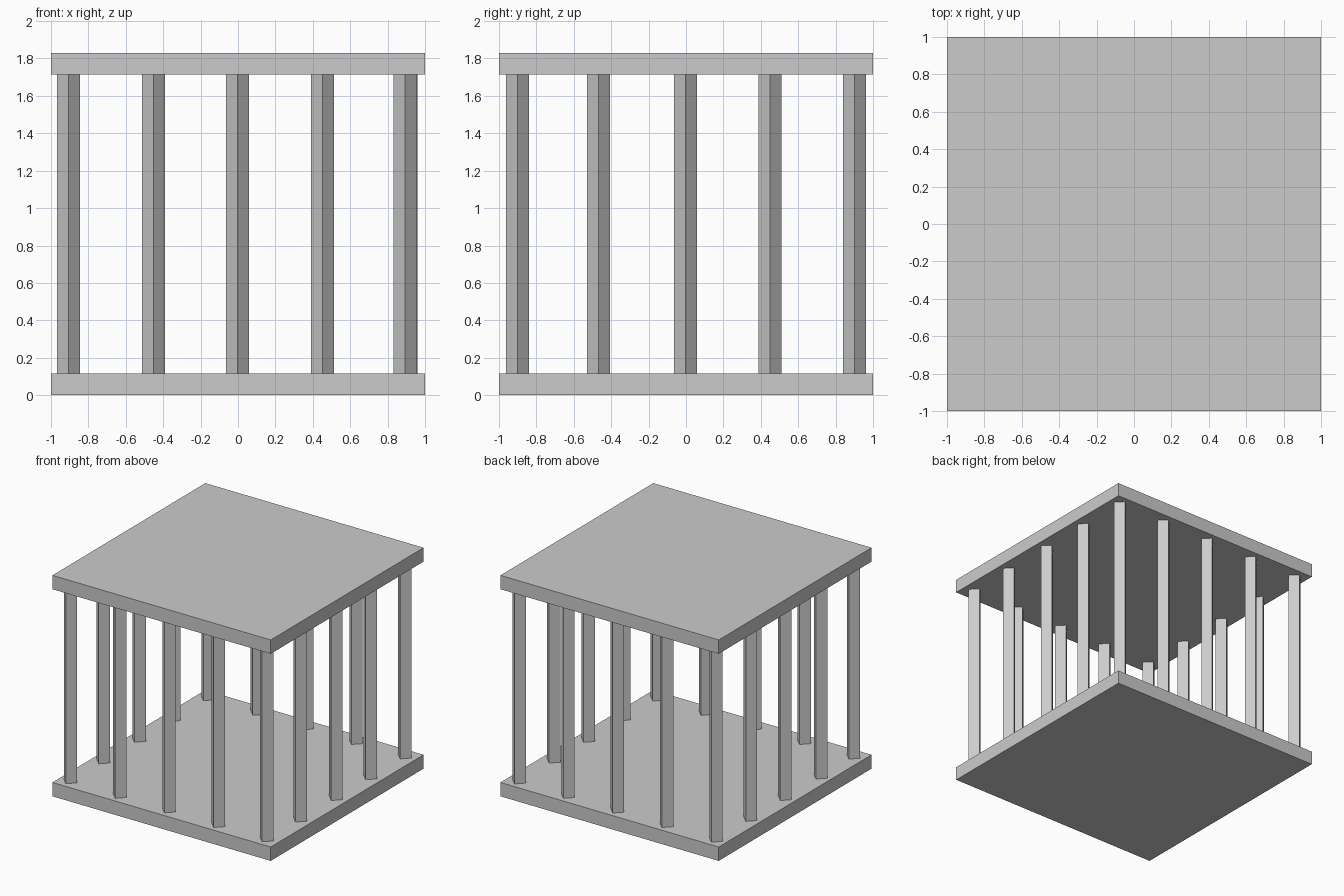
import bpy
import math

if "Cube" in bpy.data.objects:
    bpy.data.objects.remove(bpy.data.objects["Cube"])


def box(name, size, loc, turn=0.0):
    bpy.ops.mesh.primitive_cube_add(size=1, location=loc, rotation=(0, 0, turn))
    ob = bpy.context.object
    ob.name = name
    ob.scale = size
    bpy.ops.object.transform_apply(location=False, rotation=True, scale=True)
    return ob


PLATE = 0.115          # slab thickness
TOP = 1.83             # overall height
SIDE = 0.123 / math.sqrt(2)   # post side, from its diagonal

# Floor and roof slabs
box("floor_slab", (2, 2, PLATE), (0, 0, PLATE / 2))
box("roof_slab", (2, 2, PLATE), (0, 0, TOP - PLATE / 2))

# Square posts set diagonally around the perimeter
xs = (-0.905, -0.452, -0.002, 0.451, 0.898)
ys = (-0.90, -0.469, -0.002, 0.449, 0.90)
for i, x in enumerate(xs):
    for j, y in enumerate(ys):
        if i in (0, 4) or j in (0, 4):
            px = 0.893 if (i, j) == (4, 0) else x
            box(f"post_{i}_{j}", (SIDE, SIDE, TOP - 2 * PLATE),
                (px, y, TOP / 2), math.radians(45))
